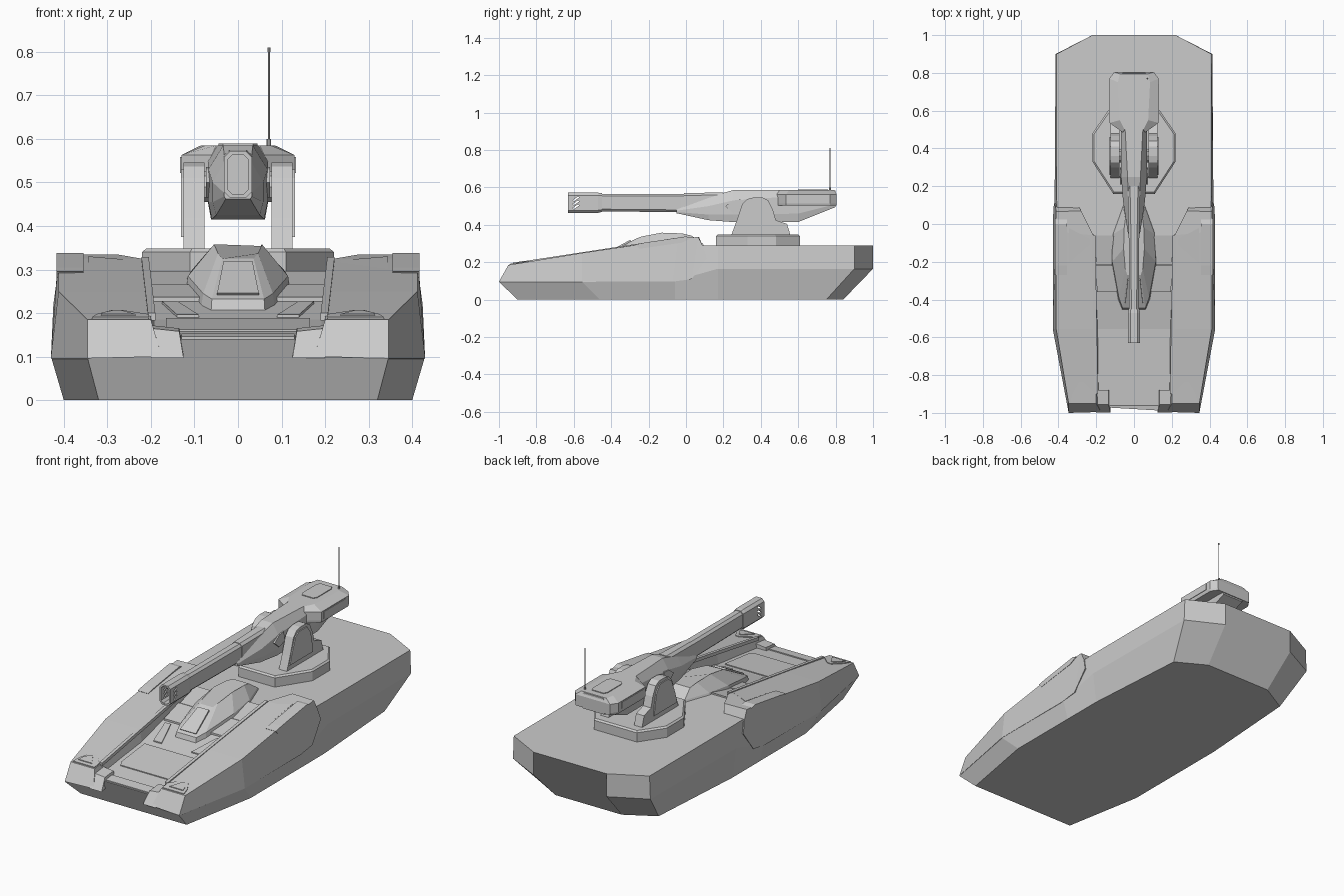
import bpy, bmesh, math
from mathutils import Matrix


def obj_from_bm(name, bm, mirror=False):
    bmesh.ops.remove_doubles(bm, verts=bm.verts, dist=1e-5)
    bmesh.ops.recalc_face_normals(bm, faces=bm.faces)
    me = bpy.data.meshes.new(name)
    bm.to_mesh(me)
    bm.free()
    ob = bpy.data.objects.new(name, me)
    bpy.context.collection.objects.link(ob)
    if mirror:
        ob.modifiers.new("mirror", 'MIRROR')
    return ob


def loft(name, sections, mirror=False):
    """Skin a row of equal-length closed sections and cap both ends."""
    bm = bmesh.new()
    rings = [[bm.verts.new(p) for p in s] for s in sections]
    n = len(rings[0])
    for a, b in zip(rings, rings[1:]):
        for i in range(n):
            j = (i + 1) % n
            bm.faces.new((a[i], a[j], b[j], b[i]))
    bm.faces.new(rings[0])
    bm.faces.new(rings[-1])
    return obj_from_bm(name, bm, mirror)


def sym(half):
    """Complete a half section by reflection in x."""
    return list(half) + [(-x, y, z) for x, y, z in reversed(half) if abs(x) > 1e-6]


def plan(pts, z):
    return [(x, y, z) for x, y in pts]


def side_plate(name, pts, x0, x1, mirror=True):
    """Extrude a (y, z) profile across x."""
    return loft(name, [[(x, y, z) for y, z in pts] for x in (x0, x1)], mirror)


def fender_z(y):
    return 0.185 + (y + 0.95) * 0.153


def deck_z(y):
    return 0.14 + (y + 0.96) * 0.111 if y < -0.555 else 0.185 + (y + 0.555) * 0.212


def panel(name, pts, zf, h, mirror=True):
    """Thin plate lying on a sloped surface."""
    return loft(name, [[(x, y, zf(y) + d) for x, y in pts] for d in (-0.01, h)], mirror)


def rounded(y, w, z0, z1, c):
    """Chamfered upright rectangle across the barrel axis."""
    return sym([(w - c, y, z0), (w, y, z0 + c), (w, y, z1 - c), (w - c, y, z1)])


# Hull: bottom, waist and deck edge at each station
loft("hull", [sym(s) for s in (
    [(.32, -.90, 0), (.345, -1.0, .095), (.335, -.96, .14)],
    [(.40, -.46, 0), (.428, -.555, .095), (.40, -.555, .185)],
    [(.40, -.06, 0), (.428, -.06, .10), (.405, -.06, .29)],
    [(.40, .17, 0), (.42, .17, .165), (.41, .17, .29)],
    [(.36, .75, 0), (.415, .90, .165), (.41, .90, .29)],
    [(.20, .84, 0), (.22, 1.0, .165), (.22, 1.0, .29)])])

# Raised armoured fenders
loft("fender", [
    [(.175, -.995, .10), (.346, -1.0, .096), (.346, -.95, .185), (.20, -.95, .185)],
    [(.185, -.555, .15), (.43, -.555, .096), (.412, -.555, .25), (.205, -.555, .25)],
    [(.20, -.07, .20), (.43, -.07, .096), (.413, -.04, .326), (.215, -.06, .324)],
    [(.28, .03, .20), (.429, .03, .11), (.413, .065, .335), (.28, .07, .335)],
    [(.31, .08, .22), (.424, .11, .22), (.415, .09, .285), (.29, .088, .285)]], True)

# Fender trim: inner rail, side pod, headlight plate, seam strips
panel("fender_rail", [(.19, -.9), (.207, -.9), (.222, -.06), (.205, -.06)], fender_z, .008)
side_plate("side_pod", [(-.27, .295), (-.25, .272), (-.02, .305), (.03, .33), (.0, .338), (-.22, .305)],
           .355, .417)
panel("headlight_surround", [(.205, -.945), (.335, -.945), (.325, -.90), (.29, -.84), (.265, -.84), (.205, -.90)],
      fender_z, .005)
panel("headlight", [(.235, -.925), (.315, -.925), (.31, -.90), (.285, -.865), (.27, -.865)], fender_z, .009)
panel("fender_plate", [(.235, -.52), (.395, -.52), (.395, -.30), (.345, -.25), (.345, -.02), (.235, -.08)],
      fender_z, .003)

# Nose corner blocks and centre deck plates
loft("nose_block", [
    [(.125, -.998, .097), (.20, -.998, .097), (.20, -.955, .165), (.135, -.955, .158)],
    [(.125, -.88, .12), (.20, -.88, .12), (.20, -.88, .172), (.135, -.88, .165)]], True)
panel("nose_strip", [(-.13, -.955), (.13, -.955), (.13, -.90), (-.13, -.90)], deck_z, .006, False)
panel("front_hatch", [(-.15, -.80), (.15, -.80), (.165, -.77), (.165, -.57), (-.165, -.57), (-.165, -.77)],
      deck_z, .005, False)
panel("vent_plate", [(.09, -.53), (.14, -.53), (.175, -.38), (.14, -.38)], deck_z, .006)
panel("step_plate", [(.06, -.36), (.195, -.36), (.205, -.22), (.06, -.22)], deck_z, .010)
panel("shoulder_plate", [(.06, -.215), (.20, -.215), (.21, -.065), (.06, -.065)], deck_z, .008)

# Faceted crew canopy
loft("canopy", [
    sym([(.062, -.455, .20), (.085, -.40, .21), (.125, -.20, .22), (.12, -.05, .27), (.06, .10, .28)]),
    sym([(.06, -.445, .232), (.08, -.39, .245), (.115, -.20, .285), (.105, -.05, .30), (.055, .09, .30)]),
    sym([(.036, -.27, .325), (.046, -.24, .337), (.055, -.13, .358), (.052, -.02, .354), (.045, .03, .342)])])
loft("canopy_window", [
    sym([(.048, -.43 - d, .243 + d), (.033, -.295 - d, .317 + d)]) for d in (-.006, .003)])

# Turret ring
ring = [(.11, .16), (.22, .33), (.22, .48), (.13, .61)]
ring += [(-x, y) for x, y in reversed(ring)]
loft("turret_base", [plan(ring, .285), plan(ring, .34),
                     plan([(x * .96, .385 + (y - .385) * .96) for x, y in ring], .348)])

# Gun cradle arms
side_plate("cradle_arm", [(.24, .34), (.27, .42), (.30, .51), (.325, .537), (.36, .546), (.41, .546),
                          (.44, .53), (.465, .48), (.48, .425), (.54, .405), (.56, .34)], .077, .125)
side_plate("cradle_arm_cap", [(.262, .375), (.28, .435), (.31, .51), (.34, .53), (.41, .53),
                              (.44, .49), (.455, .42), (.46, .375)], .12, .131)
side_plate("pivot", [(.36 + .035 * math.cos(a * math.pi / 4), .49 + .035 * math.sin(a * math.pi / 4))
                     for a in range(8)], .05, .08)

# Gun housing: y, half widths (bottom, middle, top), heights
housing = [(-.05, .028, .032, .028, .462, .468, .476, .482),
           (.12, .050, .058, .030, .425, .455, .50, .548),
           (.25, .060, .068, .034, .415, .455, .53, .585),
           (.60, .062, .070, .052, .415, .46, .555, .585),
           (.80, .062, .070, .058, .495, .51, .565, .583)]
loft("gun_housing", [sym([(wb, y, z0), (w, y, z1), (w, y, z2), (wt, y, z3)])
                     for y, wb, w, wt, z0, z1, z2, z3 in housing])
side_plate("housing_side_plate", [(.21, .50), (.25, .465), (.30, .48), (.29, .535), (.25, .53)], .05, .074)

# Rear ammunition pods wrapping the housing
outline = [(.06, .485), (.13, .535), (.13, .77), (.105, .805)]
inner = [(.05, .50), (.075, .55), (.085, .75), (.075, .795)]
loft("ammo_pod", [sym(plan([(x * .97, y) for x, y in outline], .503)), sym(plan(outline, .515)),
                  sym(plan(outline, .563)), sym(plan(inner, .585))])
side_plate("pod_side_panel", [(.55, .522), (.74, .522), (.74, .558), (.55, .558)], .12, .133)
loft("housing_hatch", [sym(plan([(.035, .60), (.045, .62), (.045, .74), (.035, .76)], z)) for z in (.575, .589)])

# Barrel with jacket and slotted muzzle
loft("barrel", [rounded(-.47, .026, .472, .566, .012), rounded(-.03, .028, .468, .566, .012),
                rounded(.30, .030, .462, .57, .012)])
loft("barrel_jacket", [rounded(-.01, .030, .465, .569, .013), rounded(.20, .034, .462, .574, .013)])
muzzle = loft("muzzle", [rounded(-.45, .029, .469, .569, .012), rounded(-.47, .032, .464, .572, .014),
                         rounded(-.63, .032, .464, .572, .014), rounded(-.63, .024, .472, .564, .012),
                         rounded(-.53, .024, .472, .564, .012)])
bm = bmesh.new()
for i in range(3):
    m = (Matrix.Translation((0, -.588, .497 + i * .021)) @ Matrix.Rotation(math.radians(35), 4, 'X')
         @ Matrix.Diagonal((.2, .034, .009, 1)))
    bmesh.ops.create_cube(bm, size=1, matrix=m)
cutter = obj_from_bm("slot_cutter", bm)
cutter.hide_render = True
cutter.display_type = 'WIRE'
cutter.hide_set(True)
cut = muzzle.modifiers.new("slots", 'BOOLEAN')
cut.object = cutter
cut.operation = 'DIFFERENCE'
cut.solver = 'EXACT'

# Whip antenna
for name, r, z0, z1 in (("antenna_base", .005, .57, .60), ("antenna", .002, .59, .806), ("antenna_tip", .0035, .80, .81)):
    loft(name, [[(.071 + r * math.cos(a * math.pi / 4), .77 + r * math.sin(a * math.pi / 4), z)
                 for a in range(8)] for z in (z0, z1)])
